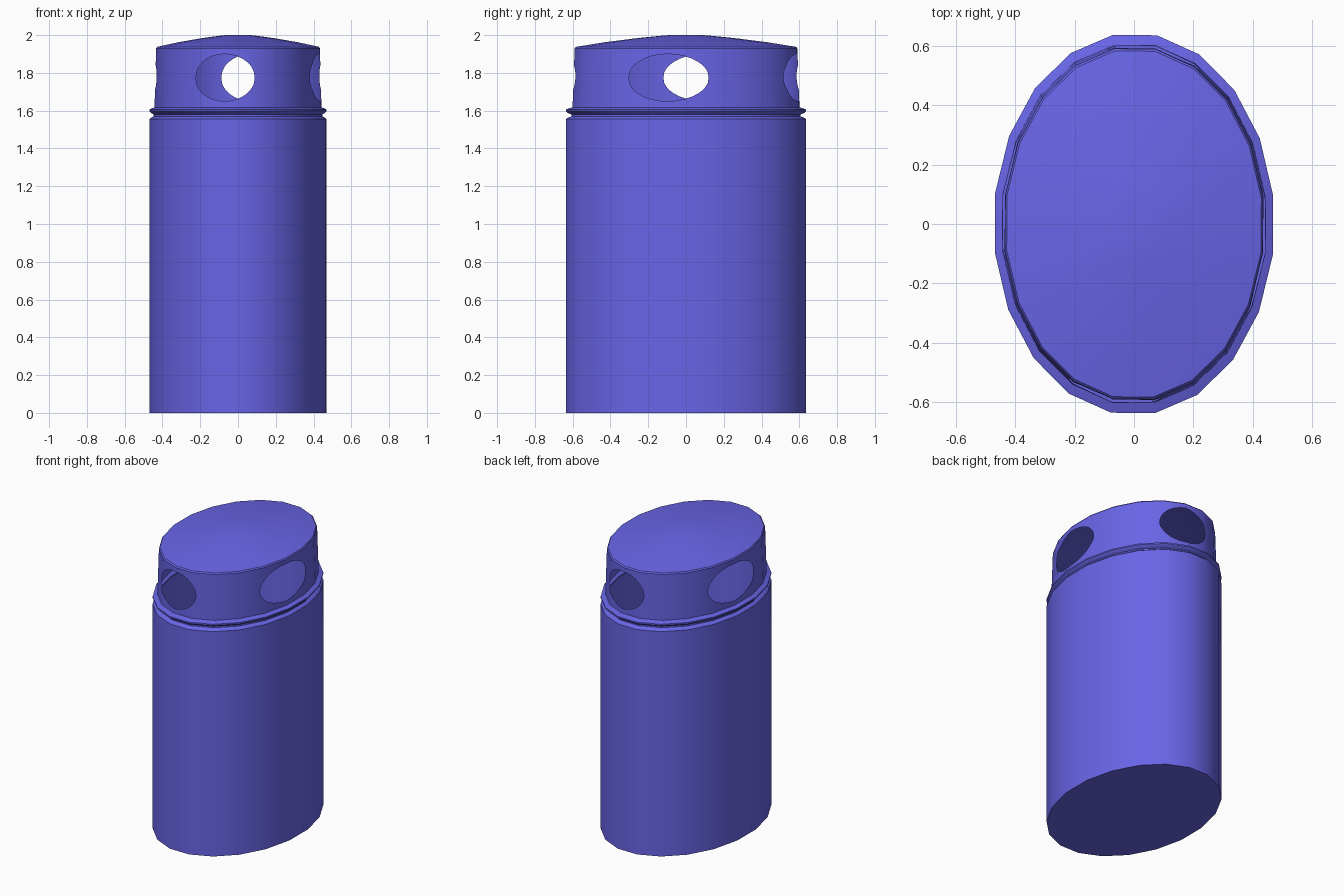
import bpy, bmesh
from math import cos, sin, radians, sqrt

if "Cube" in bpy.data.objects:
    bpy.data.objects.remove(bpy.data.objects["Cube"])

A, B, SIDES = 0.473, 0.643, 20      # ellipse half-axes, facets around
STEP = 360 / SIDES
TURN = -0.4                         # slight turn of the whole polygon

paint = bpy.data.materials.new("blue_paint")
paint.diffuse_color = (0.14, 0.13, 0.80, 1)
paint.use_nodes = True
paint.node_tree.nodes["Principled BSDF"].inputs["Base Color"].default_value = paint.diffuse_color


def point(r, deg, z):
    """Point on the 20-sided oval; angles between corners fall on the flat facet."""
    off = (deg - STEP / 2) % STEP - STEP / 2
    k = r * cos(radians(STEP / 2)) / cos(radians(off))
    t = radians(deg + TURN)
    return (A * k * cos(t), B * k * sin(t), z)


def finish(name, bm):
    me = bpy.data.meshes.new(name)
    bm.to_mesh(me)
    bm.free()
    me.materials.append(paint)
    me.shade_smooth()
    me.set_sharp_from_angle(angle=radians(35))
    ob = bpy.data.objects.new(name, me)
    bpy.context.collection.objects.link(ob)
    return ob


def lathe(name, profile, close_bottom=False, close_top=False):
    bm = bmesh.new()
    rings = [[bm.verts.new(point(r, STEP / 2 + STEP * i, z)) for i in range(SIDES)]
             for r, z in profile]
    for lo, hi in zip(rings, rings[1:]):
        for i in range(SIDES):
            j = (i + 1) % SIDES
            bm.faces.new((lo[i], lo[j], hi[j], hi[i]))
    if close_bottom:
        bm.faces.new(rings[0][::-1])
    if close_top:
        bm.faces.new(rings[-1])
    return finish(name, bm)


# hollow bin body with closed floor
lathe("bin_body", [(1, 0), (1, 1.555), (0.985, 1.562), (0.955, 1.57)], close_bottom=True)

# groove and flared rim under the hood
lathe("hood_rim", [(0.955, 1.57), (0.955, 1.58), (0.985, 1.588), (1, 1.597),
                   (1, 1.606), (0.975, 1.612), (0.945, 1.618)])

# shallow domed roof
lathe("hood_roof", [(0.927, 1.93), (0.915, 1.938), (0.68, 1.962), (0.42, 1.983),
                    (0.22, 1.996), (0.14, 2.0)], close_top=True)

# hood wall: thin shell with four oval openings, each centred on a corner
Z0, Z1, R0, R1 = 1.618, 1.93, 0.945, 0.927
ZC, HALF_H, HALF_W = 1.775, 0.125, 21.0
inside = [-21, -20.5, -19.5, -18, -15.5, -12.5, -9, -4.5, 0,
          4.5, 9, 12.5, 15.5, 18, 19.5, 20.5, 21]
columns = [-36] + inside + [36]


def wall(deg, z):
    return point(R0 + (R1 - R0) * (z - Z0) / (Z1 - Z0), deg, z)


bm = bmesh.new()
for centre in (-9, 81, 171, 261):
    for a, b in zip(columns, columns[1:]):
        ha, hb = (HALF_H * sqrt(max(0, 1 - (t / HALF_W) ** 2)) for t in (a, b))
        a, b = centre + a, centre + b
        for quad in (((a, Z0), (b, Z0), (b, ZC - hb), (a, ZC - ha)),
                     ((a, ZC + ha), (b, ZC + hb), (b, Z1), (a, Z1))):
            bm.faces.new([bm.verts.new(wall(*p)) for p in quad])
    # plain facet between neighbouring openings
    a, b = centre + 36, centre + 54
    bm.faces.new([bm.verts.new(wall(*p)) for p in ((a, Z0), (b, Z0), (b, Z1), (a, Z1))])
bmesh.ops.remove_doubles(bm, verts=bm.verts, dist=0.0005)
hood = finish("hood_wall", bm)

# round shading across the cut facets
hood.data.normals_split_custom_set_from_vertices(
    [(lambda x, y: (x / sqrt(x * x + y * y), y / sqrt(x * x + y * y), 0))
     (v.co.x / A ** 2, v.co.y / B ** 2) for v in hood.data.vertices])
